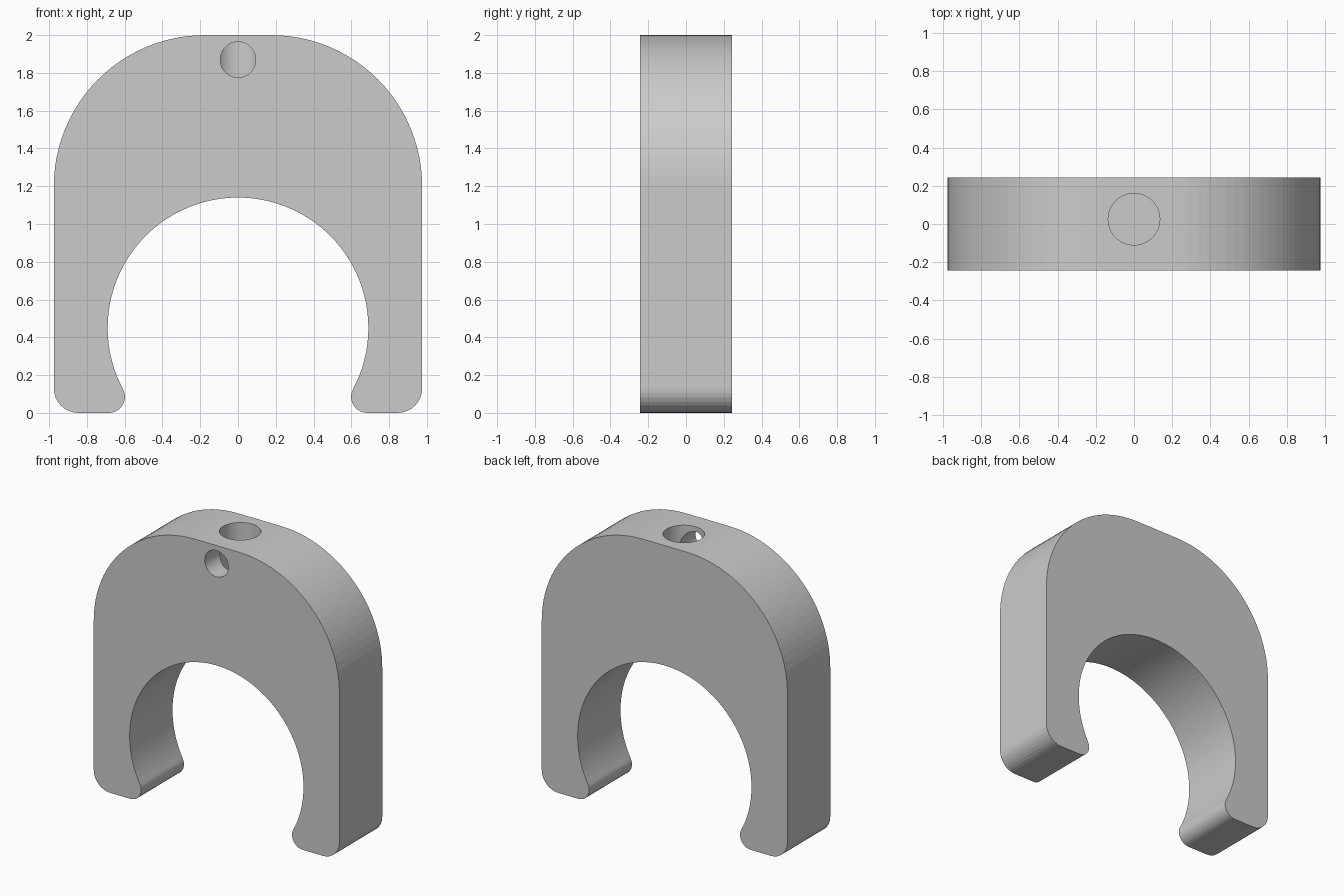
import bpy, bmesh
from math import sin, cos, radians, atan2, degrees, pi

cube = bpy.data.objects.get("Cube")
if cube:
    bpy.data.objects.remove(cube, do_unlink=True)

HALF_WIDTH, HALF_DEPTH, HEIGHT = 0.975, 0.243, 2.0
SHOULDER, CORNER, LIP = 0.8, 0.13, 0.085
BORE, BORE_Z = 0.69, 0.45


def arc(cx, cz, r, start, end, steps):
    angles = [radians(start + (end - start) * i / steps) for i in range(steps + 1)]
    return [(cx + r * cos(a), cz + r * sin(a)) for a in angles]


def add_object(name, bm):
    bmesh.ops.recalc_face_normals(bm, faces=bm.faces)
    mesh = bpy.data.meshes.new(name)
    bm.to_mesh(mesh)
    bm.free()
    obj = bpy.data.objects.new(name, mesh)
    bpy.context.collection.objects.link(obj)
    return obj


def add_cutter(name, radius, length, location, tilt=0):
    bm = bmesh.new()
    bmesh.ops.create_cone(bm, cap_ends=True, segments=64, radius1=radius,
                          radius2=radius, depth=length)
    obj = add_object(name, bm)
    obj.location = location
    obj.rotation_euler.x = tilt
    obj.hide_render = True
    obj.hide_set(True)
    return obj


# Half outline: shoulder, outer foot corner, rounded lip, then the bore up to its apex
lip_x = ((BORE + LIP) ** 2 - (BORE_Z - LIP) ** 2) ** 0.5
contact = degrees(atan2(LIP - BORE_Z, lip_x))
half = arc(HALF_WIDTH - SHOULDER, HEIGHT - SHOULDER, SHOULDER, 90, 0, 24)
half += arc(HALF_WIDTH - CORNER, CORNER, CORNER, 0, -90, 8)
half += arc(lip_x, LIP, LIP, -90, -180 + contact - 360 * (contact > 0), 1)[:1]
half += arc(lip_x, LIP, LIP, -90, contact - 180, 10)[1:] if contact > 0 else \
    arc(lip_x, LIP, LIP, -90, -180 + contact, 10)[1:]
half += arc(0, BORE_Z, BORE, contact, 90, 36)[1:]

# Mirror the outline and extrude it through the depth
outline = half + [(-x, z) for x, z in reversed(half[:-1])]
bm = bmesh.new()
face = bm.faces.new([bm.verts.new((x, -HALF_DEPTH, z)) for x, z in outline])
extruded = bmesh.ops.extrude_face_region(bm, geom=[face])
moved = [v for v in extruded["geom"] if isinstance(v, bmesh.types.BMVert)]
bmesh.ops.translate(bm, verts=moved, vec=(0, 2 * HALF_DEPTH, 0))
body = add_object("clip_body", bm)

# Blind hole in the top, met by a smaller hole from the front
cutters = [
    add_cutter("top_hole_cutter", 0.135, 0.7, (0, 0.025, 2.0)),
    add_cutter("front_hole_cutter", 0.094, 0.4, (0, -0.2, 1.87), pi / 2),
]
for cutter in cutters:
    mod = body.modifiers.new(cutter.name, "BOOLEAN")
    mod.operation = "DIFFERENCE"
    mod.solver = "EXACT"
    mod.object = cutter
